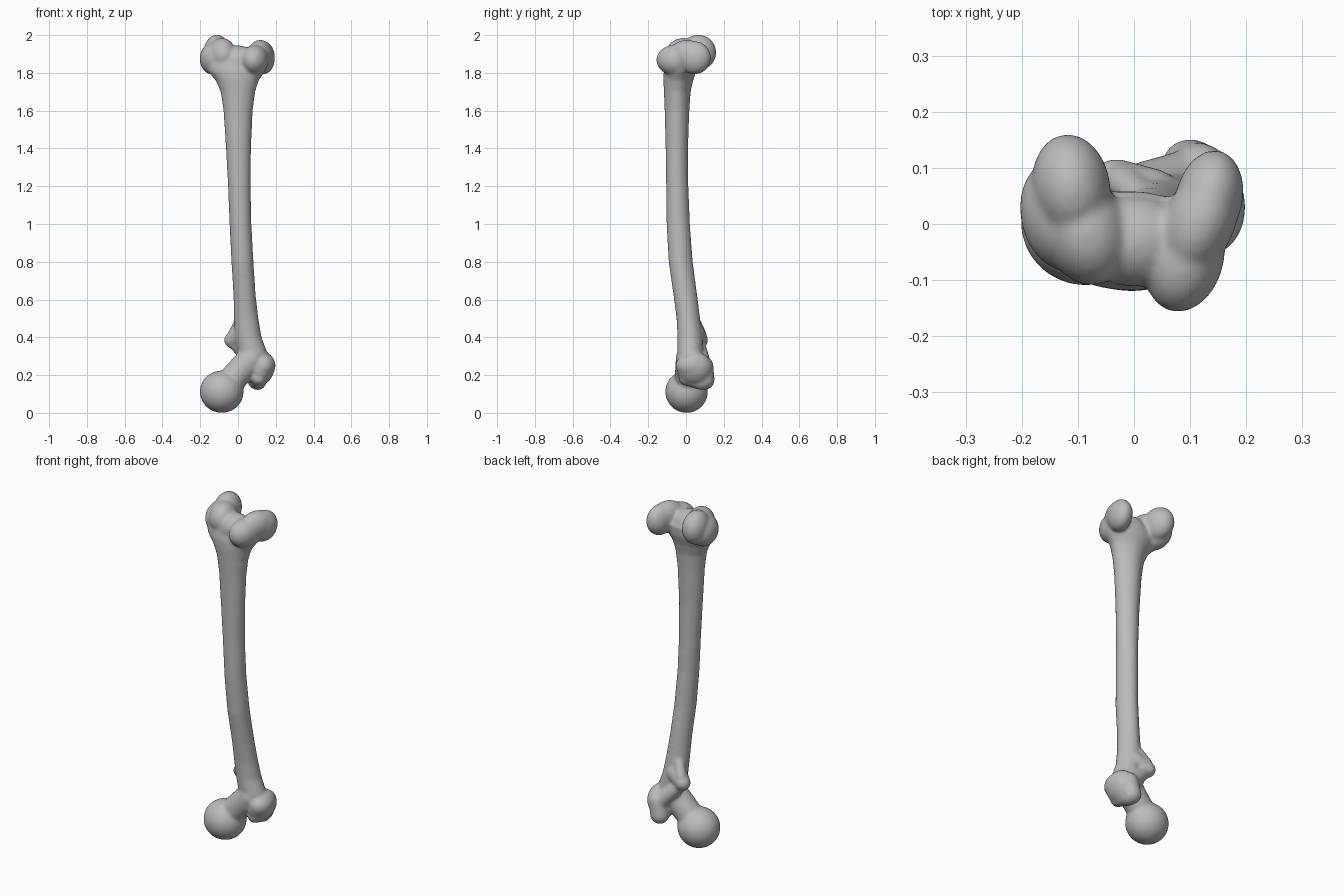
import bpy, bmesh, math
from mathutils import Matrix, Vector, Euler

if "Cube" in bpy.data.objects:
    bpy.data.objects.remove(bpy.data.objects["Cube"], do_unlink=True)

bone = bpy.data.materials.new("bone_grey")
bone.use_nodes = True
GREY = (0.5, 0.5, 0.5, 1)
bone.diffuse_color = GREY
bone.node_tree.nodes["Principled BSDF"].inputs["Base Color"].default_value = GREY

bm = bmesh.new()


def blob(center, radii, rot=(0, 0, 0)):
    """Ellipsoid, rotation in degrees."""
    r = Euler([math.radians(a) for a in rot]).to_matrix().to_4x4()
    m = Matrix.Translation(center) @ r @ Matrix.Diagonal((*radii, 1))
    bmesh.ops.create_uvsphere(bm, u_segments=32, v_segments=20, radius=1, matrix=m)


def limb(a, b, ra, rb, steps=9):
    """Tapered round limb made of overlapping balls."""
    a, b = Vector(a), Vector(b)
    for i in range(steps):
        t = i / (steps - 1)
        r = ra + (rb - ra) * t
        blob(a.lerp(b, t), (r, r, r))


def shaft(sections, n=32):
    """Loft of oval sections (z, left, right, front, back) with a ridge at the back."""
    rings = []
    for z, x0, x1, y0, y1 in sections:
        cx, cy, rx, ry = (x0 + x1) / 2, (y0 + y1) / 2, (x1 - x0) / 2, (y1 - y0) / 2
        ring = []
        for i in range(n):
            a = math.tau * i / n
            s = math.sin(a)
            pinch = 1 - 0.16 * max(s, 0) ** 2
            ring.append(bm.verts.new((cx + rx * math.cos(a) * pinch, cy + ry * s, z)))
        rings.append(ring)
    for low, high in zip(rings, rings[1:]):
        for i in range(n):
            j = (i + 1) % n
            bm.faces.new((low[i], low[j], high[j], high[i]))
    bm.faces.new(rings[0][::-1])
    bm.faces.new(rings[-1])


# Long shaft, bowed forward and flaring at both ends
shaft([
    (0.22, 0.03, 0.16, -0.04, 0.09),
    (0.32, 0.0, 0.155, -0.045, 0.09),
    (0.40, -0.015, 0.125, -0.045, 0.088),
    (0.50, -0.022, 0.108, -0.05, 0.075),
    (0.62, -0.024, 0.094, -0.066, 0.06),
    (0.80, -0.035, 0.082, -0.092, 0.036),
    (1.00, -0.045, 0.071, -0.103, 0.021),
    (1.20, -0.053, 0.067, -0.105, 0.013),
    (1.40, -0.064, 0.069, -0.108, 0.011),
    (1.60, -0.077, 0.078, -0.113, 0.018),
    (1.70, -0.092, 0.091, -0.117, 0.025),
    (1.76, -0.118, 0.11, -0.12, 0.038),
    (1.81, -0.162, 0.145, -0.118, 0.055),
    (1.87, -0.18, 0.16, -0.105, 0.06),
])

# Ball head and neck
blob((-0.086, 0.003, 0.112), (0.116, 0.113, 0.112))
limb((-0.06, 0.01, 0.145), (0.07, 0.02, 0.285), 0.073, 0.075)

# Large outer knob with its downward hook
blob((0.125, 0.045, 0.235), (0.068, 0.095, 0.09), (0, 15, 0))
blob((0.135, 0.03, 0.25), (0.064, 0.085, 0.065), (0, 20, 0))
limb((0.10, 0.10, 0.175), (0.115, 0.095, 0.25), 0.052, 0.05)
limb((0.11, 0.0, 0.185), (0.105, 0.085, 0.165), 0.04, 0.045)

# Small inner knob at the back
limb((-0.032, 0.075, 0.385), (0.03, 0.045, 0.42), 0.042, 0.055)
limb((-0.02, 0.075, 0.42), (0.02, 0.04, 0.5), 0.032, 0.03)

# Ridge joining the two knobs at the back
limb((-0.01, 0.07, 0.36), (0.10, 0.09, 0.25), 0.035, 0.045)

# Right condyle
blob((-0.112, 0.065, 1.908), (0.07, 0.096, 0.094), (0, 0, 8))
blob((-0.132, 0.015, 1.875), (0.07, 0.1, 0.085), (0, 0, 12))
blob((-0.085, -0.015, 1.895), (0.075, 0.096, 0.09), (0, 0, 15))

# Left condyle
blob((0.09, -0.062, 1.868), (0.07, 0.097, 0.08), (0, 0, -15))
blob((0.134, 0.045, 1.88), (0.06, 0.088, 0.088), (0, 0, -12))
blob((0.118, 0.005, 1.895), (0.063, 0.1, 0.08), (0, 0, -22))

# Groove bridge between the condyles
blob((0.0, -0.03, 1.865), (0.1, 0.082, 0.08))

mesh = bpy.data.meshes.new("thigh_bone")
bmesh.ops.recalc_face_normals(bm, faces=bm.faces)
bm.to_mesh(mesh)
bm.free()
mesh.materials.append(bone)
obj = bpy.data.objects.new("thigh_bone", mesh)
bpy.context.collection.objects.link(obj)

# Fuse the parts into one soft skin
fuse = obj.modifiers.new("fuse", "REMESH")
fuse.mode = "VOXEL"
fuse.voxel_size = 0.008
fuse.use_smooth_shade = True
soften = obj.modifiers.new("soften", "SMOOTH")
soften.factor = 0.5
soften.iterations = 10

bpy.context.view_layer.objects.active = obj
obj.select_set(True)
for name in ("fuse", "soften"):
    bpy.ops.object.modifier_apply(modifier=name)
bpy.ops.object.shade_smooth()
